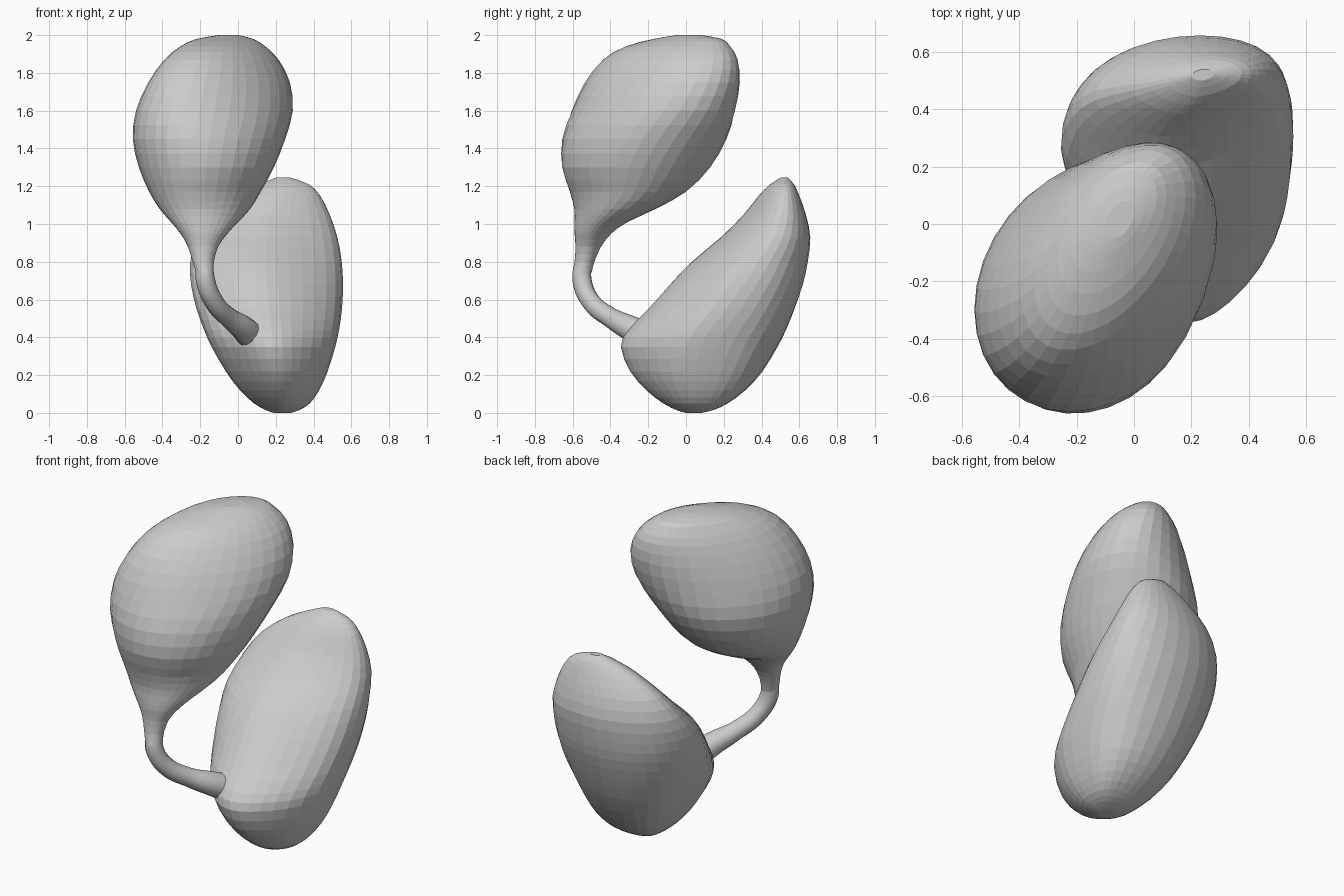
import bpy, bmesh, math
from mathutils import Vector

SIDES = 32


def spline(p0, p1, p2, p3, t):
    return 0.5 * (2 * p1 + (p2 - p0) * t + (2 * p0 - 5 * p1 + 4 * p2 - p3) * t * t
                  + (3 * p1 - p0 - 3 * p2 + p3) * t ** 3)


def refine(rows):
    """Insert one smooth in-between row for each pair."""
    out = []
    for i in range(len(rows) - 1):
        a, b, c, d = (rows[max(0, min(len(rows) - 1, i + k))] for k in (-1, 0, 1, 2))
        out.append(b)
        out.append([spline(*v, 0.5) for v in zip(a, b, c, d)])
    return out + [rows[-1]]


def lobe(name, rows, pinch=0.0, full=0.0):
    """Loft slanted ovals; row is z, x min, x max, y min, y max, skew.
    Pinch narrows the front, full widens the lower back."""
    bm = bmesh.new()
    rings = []
    for z, x0, x1, y0, y1, skew in refine(rows):
        ring = []
        phase = math.asin(skew)
        back = full * max(0, 1 - z / 1.1)
        for i in range(SIDES):
            t = 2 * math.pi * i / SIDES
            s = math.sin(t + phase)
            w = 1 - pinch * max(0, -s) ** 2 + back * max(0, s) ** 2
            ring.append(bm.verts.new(((x0 + x1) / 2 + (x1 - x0) / 2 * math.cos(t) * w,
                                      (y0 + y1) / 2 + (y1 - y0) / 2 * s, z)))
        rings.append(ring)
    for lo, hi in zip(rings, rings[1:]):
        for i in range(SIDES):
            j = (i + 1) % SIDES
            bm.faces.new((lo[i], lo[j], hi[j], hi[i]))
    bm.faces.new(rings[0][::-1])
    bm.faces.new(rings[-1])
    bmesh.ops.recalc_face_normals(bm, faces=bm.faces)
    mesh = bpy.data.meshes.new(name)
    bm.to_mesh(mesh)
    bm.free()
    ob = bpy.data.objects.new(name, mesh)
    bpy.context.collection.objects.link(ob)
    return ob


# Upper lobe with its tapering neck
lobe("upper_lobe", [
    (0.74, -0.222, -0.128, -0.602, -0.50, 0.0),
    (0.80, -0.240, -0.128, -0.590, -0.485, 0.0),
    (0.88, -0.265, -0.105, -0.585, -0.45, 0.0),
    (0.95, -0.305, -0.055, -0.590, -0.395, 0.05),
    (1.01, -0.355, 0.00, -0.590, -0.31, 0.1),
    (1.08, -0.415, 0.065, -0.592, -0.16, 0.12),
    (1.17, -0.47, 0.12, -0.615, 0.0, 0.12),
    (1.30, -0.525, 0.19, -0.657, 0.13, 0.10),
    (1.45, -0.557, 0.25, -0.655, 0.215, 0.18),
    (1.60, -0.54, 0.29, -0.605, 0.26, 0.32),
    (1.75, -0.475, 0.275, -0.535, 0.285, 0.42),
    (1.87, -0.39, 0.215, -0.44, 0.275, 0.48),
    (1.94, -0.305, 0.145, -0.32, 0.235, 0.5),
    (1.98, -0.22, 0.08, -0.17, 0.19, 0.5),
    (2.00, -0.10, 0.0, -0.05, 0.08, 0.4)])

# Lower lobe with the slanted inner face
lobe("lower_lobe", [
    (0.00, 0.19, 0.28, 0.00, 0.08, 0.0),
    (0.015, 0.145, 0.325, -0.05, 0.145, 0.0),
    (0.05, 0.085, 0.38, -0.12, 0.22, 0.0),
    (0.12, 0.01, 0.43, -0.21, 0.315, 0.0),
    (0.22, -0.065, 0.475, -0.295, 0.405, 0.0),
    (0.35, -0.14, 0.515, -0.345, 0.485, 0.02),
    (0.44, -0.18, 0.535, -0.305, 0.53, 0.04),
    (0.55, -0.22, 0.55, -0.20, 0.575, 0.07),
    (0.68, -0.25, 0.555, -0.085, 0.62, 0.11),
    (0.80, -0.255, 0.548, 0.03, 0.645, 0.15),
    (0.93, -0.22, 0.525, 0.185, 0.658, 0.2),
    (1.05, -0.14, 0.485, 0.305, 0.635, 0.23),
    (1.15, -0.01, 0.435, 0.385, 0.60, 0.25),
    (1.21, 0.11, 0.375, 0.445, 0.572, 0.25),
    (1.245, 0.20, 0.28, 0.50, 0.54, 0.2)], 0.27, 0.45)

# Curved stem that joins the two lobes
path = [(-0.178, -0.540, 0.82, 0.045), (-0.172, -0.550, 0.70, 0.051),
        (-0.125, -0.500, 0.585, 0.051), (-0.050, -0.400, 0.505, 0.053),
        (0.030, -0.290, 0.445, 0.068), (0.110, -0.130, 0.36, 0.085)]
curve = bpy.data.curves.new("stem", "CURVE")
curve.dimensions = "3D"
curve.bevel_depth = 1.0
curve.bevel_resolution = 4
curve.use_fill_caps = True
curve.resolution_u = 5
line = curve.splines.new("BEZIER")
line.bezier_points.add(len(path) - 1)
for p, (x, y, z, r) in zip(line.bezier_points, path):
    p.co = Vector((x, y, z))
    p.radius = r
    p.handle_left_type = p.handle_right_type = "AUTO"
stem = bpy.data.objects.new("stem", curve)
bpy.context.collection.objects.link(stem)
